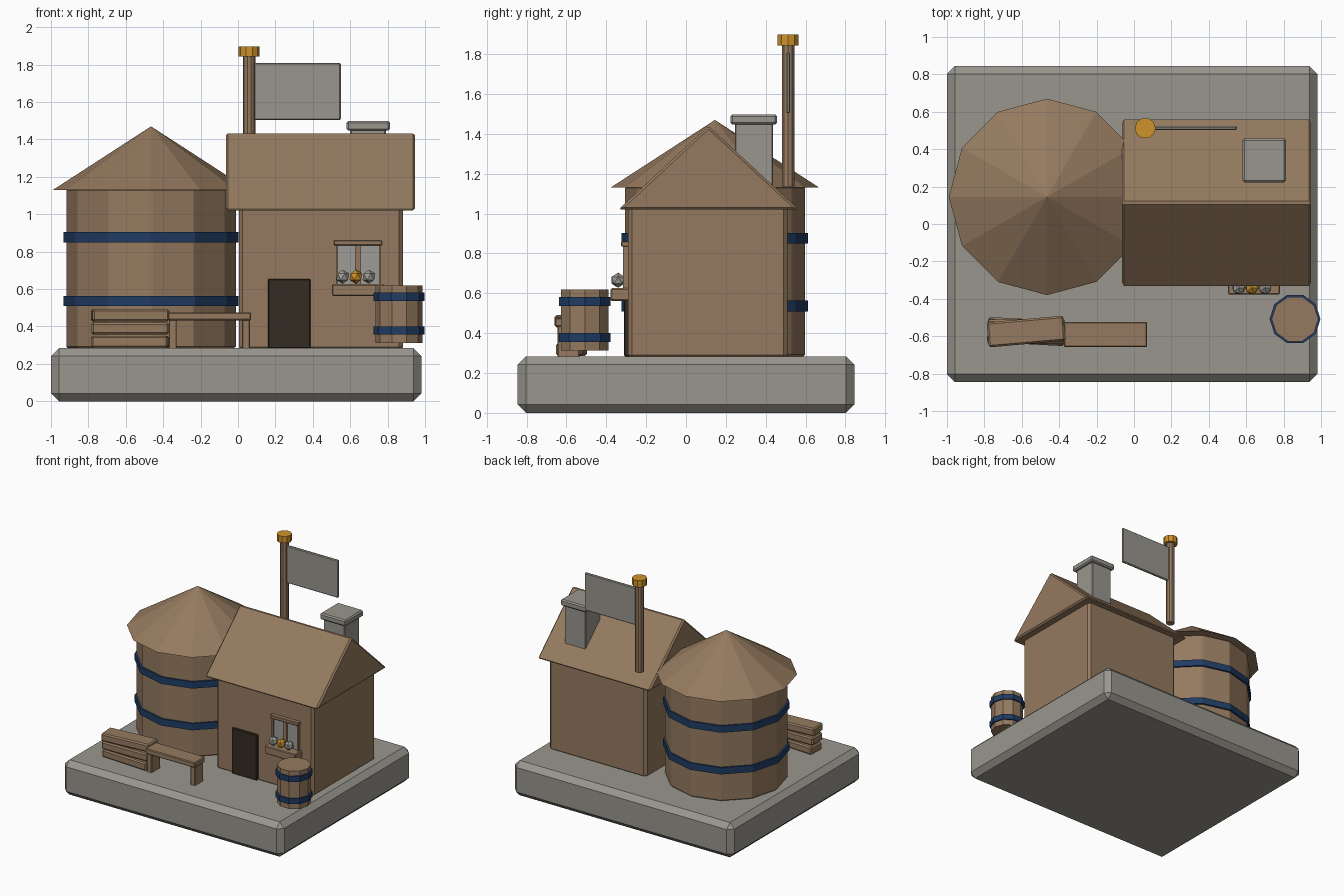
import bpy, bmesh, math
from mathutils import Matrix, Vector

if "Cube" in bpy.data.objects:
    bpy.data.objects.remove(bpy.data.objects["Cube"])


def mat(name, rgb):
    m = bpy.data.materials.new(name)
    m.diffuse_color = (*rgb, 1)
    m.use_nodes = True
    m.node_tree.nodes["Principled BSDF"].inputs["Base Color"].default_value = m.diffuse_color
    return m


WOOD = mat("wood brown", (0.30, 0.195, 0.115))
STONE = mat("stone grey", (0.32, 0.305, 0.27))
BLUE = mat("band blue", (0.014, 0.045, 0.125))
DARK = mat("door dark", (0.034, 0.025, 0.016))
GOLD = mat("gold", (0.62, 0.29, 0.025))
PALE = mat("pale grey", (0.34, 0.335, 0.315))


def finish(name, bm, material, bevel=0.0):
    bmesh.ops.recalc_face_normals(bm, faces=bm.faces)
    me = bpy.data.meshes.new(name)
    bm.to_mesh(me)
    bm.free()
    me.materials.append(material)
    ob = bpy.data.objects.new(name, me)
    bpy.context.collection.objects.link(ob)
    if bevel:
        b = ob.modifiers.new("bevel", 'BEVEL')
        b.width = bevel
        b.segments = 1
        b.limit_method = 'ANGLE'
    return ob


def box(name, xs, ys, zs, material, bevel=0.0, turn=0.0):
    """Box between coordinate ranges, optionally turned about z (degrees)."""
    lo, hi = Vector((xs[0], ys[0], zs[0])), Vector((xs[1], ys[1], zs[1]))
    bm = bmesh.new()
    bmesh.ops.create_cube(bm, size=1, matrix=Matrix.Diagonal((*(hi - lo), 1)))
    ob = finish(name, bm, material, bevel)
    ob.location = (lo + hi) / 2
    ob.rotation_euler.z = math.radians(turn)
    return ob


def prism(name, centre, sides, z0, z1, r0, r1, material, bevel=0.0):
    """Upright flat-sided cylinder or cone with a corner on +x."""
    z = (z0 + z1) / 2
    m = Matrix.Translation((*centre, z)) @ Matrix.Rotation(-math.pi / 2, 4, 'Z')
    bm = bmesh.new()
    bmesh.ops.create_cone(bm, cap_ends=True, segments=sides, radius1=r0,
                          radius2=r1, depth=z1 - z0, matrix=m)
    if r1 == 0:
        bmesh.ops.remove_doubles(bm, verts=bm.verts, dist=1e-5)
    return finish(name, bm, material, bevel)


# stone base
box("base", (-1, 0.98), (-0.845, 0.845), (0, 0.284), STONE, 0.042)

# round tower with two bands and a cone roof
TOWER = (-0.465, 0.145)
prism("tower_wall", TOWER, 12, 0.28, 1.14, 0.453, 0.453, WOOD, 0.012)
prism("tower_roof", TOWER, 12, 1.13, 1.47, 0.525, 0, WOOD)
for i, z in enumerate((0.51, 0.85)):
    prism(f"tower_band_{i}", TOWER, 12, z, z + 0.054, 0.468, 0.468, BLUE)

# house body
box("house_wall", (0.005, 0.882), (-0.292, 0.51), (0.27, 1.04), WOOD, 0.02)

# gable roof, extruded from a triangle
bm = bmesh.new()
tri = bm.faces.new([bm.verts.new((-0.065, y, z)) for y, z in
                    ((-0.34, 1.02), (0.567, 1.02), (0.113, 1.44))])
ext = bmesh.ops.extrude_face_region(bm, geom=[tri])
bmesh.ops.translate(bm, vec=(1.012, 0, 0),
                    verts=[v for v in ext["geom"] if isinstance(v, bmesh.types.BMVert)])
finish("house_roof", bm, WOOD, 0.012)

# chimney
box("chimney", (0.60, 0.79), (0.245, 0.437), (1.12, 1.46), STONE, 0.006)
box("chimney_cap", (0.58, 0.813), (0.223, 0.457), (1.447, 1.498), STONE, 0.01)

# door
box("door", (0.16, 0.388), (-0.312, -0.28), (0.284, 0.654), DARK, 0.005)

# window: pane, frame, lintel
box("window_pane", (0.53, 0.757), (-0.301, -0.28), (0.62, 0.84), PALE)
for name, x0, x1 in (("left", 0.523, 0.534), ("middle", 0.626, 0.658), ("right", 0.754, 0.765)):
    box(f"window_frame_{name}", (x0, x1), (-0.315, -0.28), (0.62, 0.84), WOOD)
box("window_lintel", (0.513, 0.77), (-0.325, -0.28), (0.834, 0.861), WOOD, 0.004)

# flower box with three flowers
box("flower_box", (0.503, 0.78), (-0.378, -0.28), (0.562, 0.626), WOOD, 0.006)
for i, (x, m) in enumerate(((0.56, PALE), (0.63, GOLD), (0.70, PALE))):
    bm = bmesh.new()
    bmesh.ops.create_icosphere(bm, subdivisions=1, radius=0.038,
                               matrix=Matrix.Translation((x, -0.341, 0.666)))
    finish(f"flower_{i}", bm, m)

# barrel with two bands
BARREL = (0.861, -0.508)
prism("barrel", BARREL, 10, 0.312, 0.62, 0.125, 0.125, WOOD)
for i, z in enumerate((0.356, 0.537)):
    prism(f"barrel_band_{i}", BARREL, 10, z, z + 0.045, 0.136, 0.136, BLUE)

# flag, pole and gold cap
POLE = (0.06, 0.512)
prism("flag_pole", POLE, 10, 1.135, 1.85, 0.033, 0.033, WOOD)
prism("pole_cap", POLE, 10, 1.843, 1.898, 0.056, 0.056, GOLD)
box("flag", (0.08, 0.55), (0.503, 0.523), (1.504, 1.81), STONE, 0.006)

# bench
box("bench_seat", (-0.375, 0.07), (-0.658, -0.523), (0.433, 0.476), WOOD, 0.006)
for name, x in (("left", -0.37), ("right", 0.022)):
    box(f"bench_leg_{name}", (x, x + 0.042), (-0.645, -0.535), (0.28, 0.44), WOOD, 0.004)

# stack of three beams, each turned a little
for i, turn in enumerate((-3, 1, 5)):
    z = 0.286 + 0.071 * i
    box(f"beam_{i}", (-0.783, -0.371), (-0.642, -0.508), (z, z + 0.064), WOOD, 0.01, turn)
